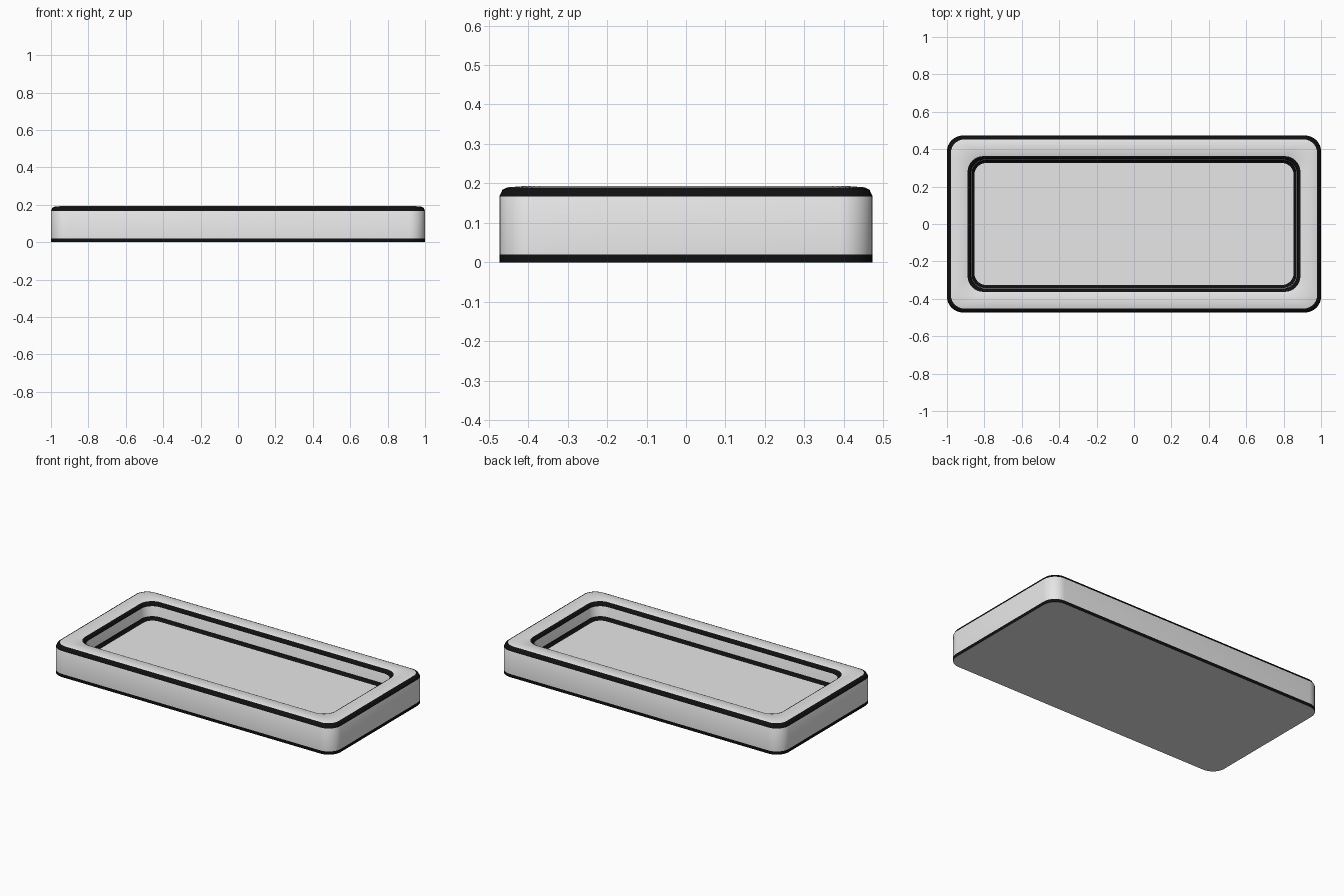
import bpy, bmesh, math

if "Cube" in bpy.data.objects:
    bpy.data.objects.remove(bpy.data.objects["Cube"])

def material(name, rgb):
    m = bpy.data.materials.new(name)
    m.diffuse_color = (*rgb, 1)
    m.use_nodes = True
    m.node_tree.nodes["Principled BSDF"].inputs["Base Color"].default_value = m.diffuse_color
    return m

GREY, BLACK = 0, 1
HX, HY, SEG = 1.0, 0.473, 8

# Tray cross-section: inset from outer edge, height, corner radius, colour of band up to next ring
profile = [
    (0.000, 0.000, 0.085, BLACK),   # bottom trim
    (0.000, 0.020, 0.085, GREY),    # outer wall
    (0.000, 0.167, 0.085, BLACK),   # outer rim trim
    (0.008, 0.184, 0.080, BLACK),
    (0.021, 0.190, 0.072, GREY),    # rim top
    (0.060, 0.193, 0.080, GREY),
    (0.110, 0.190, 0.085, BLACK),   # inner rim trim
    (0.121, 0.184, 0.082, BLACK),
    (0.128, 0.168, 0.078, GREY),    # inner wall
    (0.130, 0.105, 0.076, BLACK),   # floor trim
    (0.135, 0.092, 0.072, BLACK),
    (0.147, 0.085, 0.062, GREY),
]

def rounded_ring(bm, inset, z, r):
    """Counter-clockwise rounded rectangle of vertices."""
    cx, cy = HX - inset - r, HY - inset - r
    ring = []
    for i, (sx, sy) in enumerate([(1, 1), (-1, 1), (-1, -1), (1, -1)]):
        for k in range(SEG + 1):
            a = math.pi / 2 * (i + k / SEG)
            ring.append(bm.verts.new((sx * cx + r * math.cos(a),
                                      sy * cy + r * math.sin(a), z)))
    return ring

bm = bmesh.new()
rings = [rounded_ring(bm, d, z, r) for d, z, r, _ in profile]

# Bands between neighbouring rings
for lower, upper, row in zip(rings, rings[1:], profile):
    n = len(lower)
    for i in range(n):
        j = (i + 1) % n
        f = bm.faces.new((lower[i], lower[j], upper[j], upper[i]))
        f.material_index = row[3]
        f.smooth = True

# Flat floor of the recess and flat underside
for cap in (bm.faces.new(rings[-1]), bm.faces.new(rings[0][::-1])):
    cap.material_index = GREY
    for e in cap.edges:
        e.smooth = False

mesh = bpy.data.meshes.new("tray")
bm.to_mesh(mesh)
bm.free()
mesh.materials.append(material("light grey", (0.8, 0.8, 0.8)))
mesh.materials.append(material("black trim", (0.005, 0.005, 0.005)))
tray = bpy.data.objects.new("tray", mesh)
bpy.context.collection.objects.link(tray)
